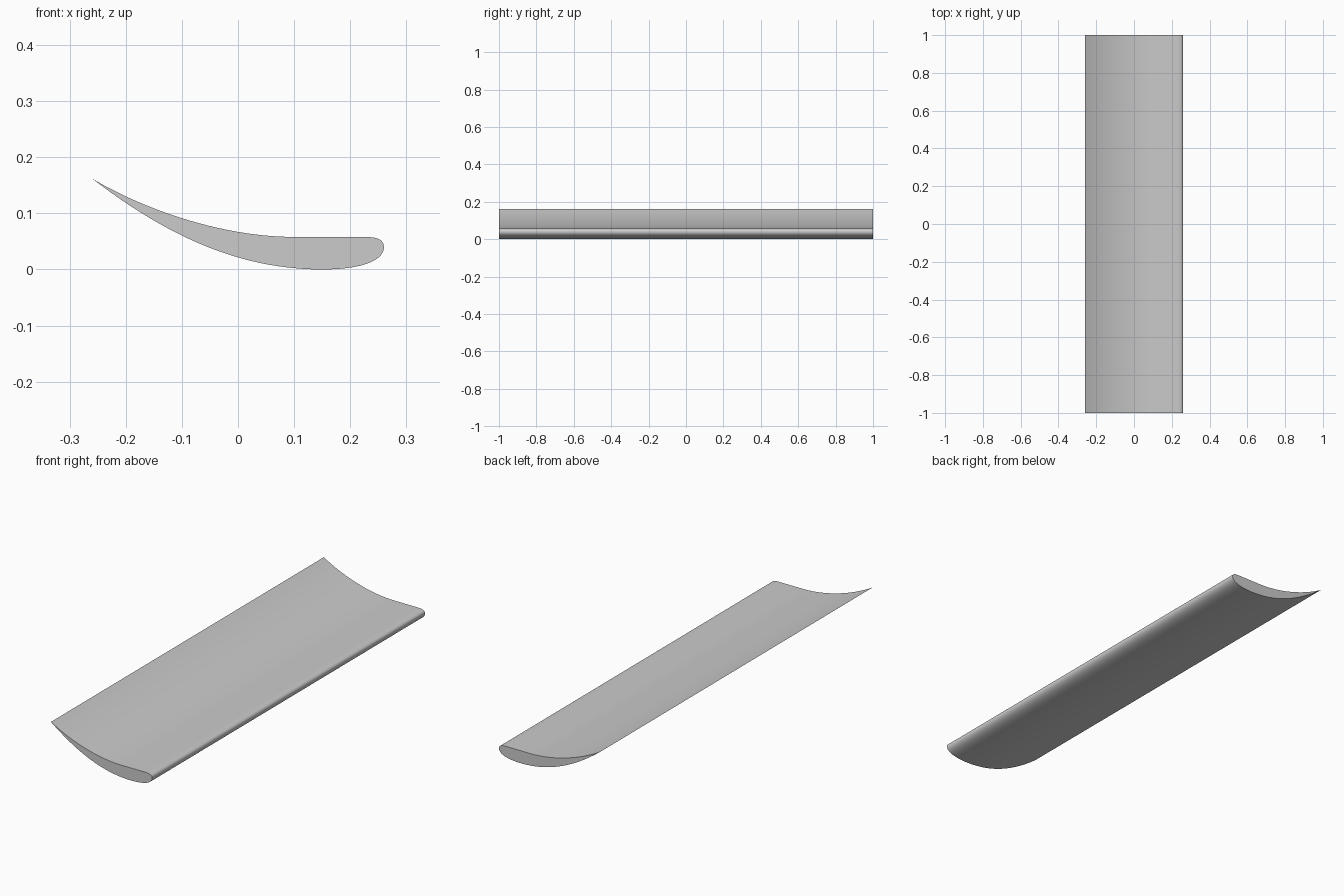
import bpy
import bmesh
import math
from mathutils import Vector
from mathutils.geometry import interpolate_bezier

cube = bpy.data.objects.get("Cube")
if cube:
    bpy.data.objects.remove(cube, do_unlink=True)

grey = bpy.data.materials.new("plain grey")
grey.use_nodes = True
colour = (0.6, 0.6, 0.6, 1)
grey.diffuse_color = colour
grey.node_tree.nodes["Principled BSDF"].inputs["Base Color"].default_value = colour

# Blade cross-section in x and z: four curves, each ending where the next begins
HALF_SPAN = 1.0
curves = [
    ((-0.26, 0.162), (-0.17, 0.108), (-0.03, 0.058), (0.1, 0.058)),  # hollow top
    ((0.225, 0.058), (0.25, 0.058), (0.26, 0.052), (0.26, 0.04)),    # upper nose
    ((0.26, 0.04), (0.26, 0.012), (0.21, 0), (0.15, 0)),             # lower nose
    ((0.15, 0), (0, 0), (-0.13, 0.062), (-0.26, 0.162)),             # belly
]
outline = []
for curve in curves:
    for point in interpolate_bezier(*[Vector(p) for p in curve], 24):
        if not any((point - p).length < 1e-5 for p in outline):
            outline.append(point)

# Extrude the section along the span
bm = bmesh.new()
front_cap = bm.faces.new([bm.verts.new((p.x, -HALF_SPAN, p.y)) for p in outline])
extruded = bmesh.ops.extrude_face_region(bm, geom=[front_cap], use_keep_orig=True)
back = [v for v in extruded["geom"] if isinstance(v, bmesh.types.BMVert)]
bmesh.ops.translate(bm, verts=back, vec=(0, 2 * HALF_SPAN, 0))
bmesh.ops.recalc_face_normals(bm, faces=bm.faces)
mesh = bpy.data.meshes.new("curved_blade")
bm.to_mesh(mesh)
bm.free()
mesh.materials.append(grey)

blade = bpy.data.objects.new("curved_blade", mesh)
bpy.context.collection.objects.link(blade)
bpy.context.view_layer.objects.active = blade
blade.select_set(True)
bpy.ops.object.shade_smooth_by_angle(angle=math.radians(35))
